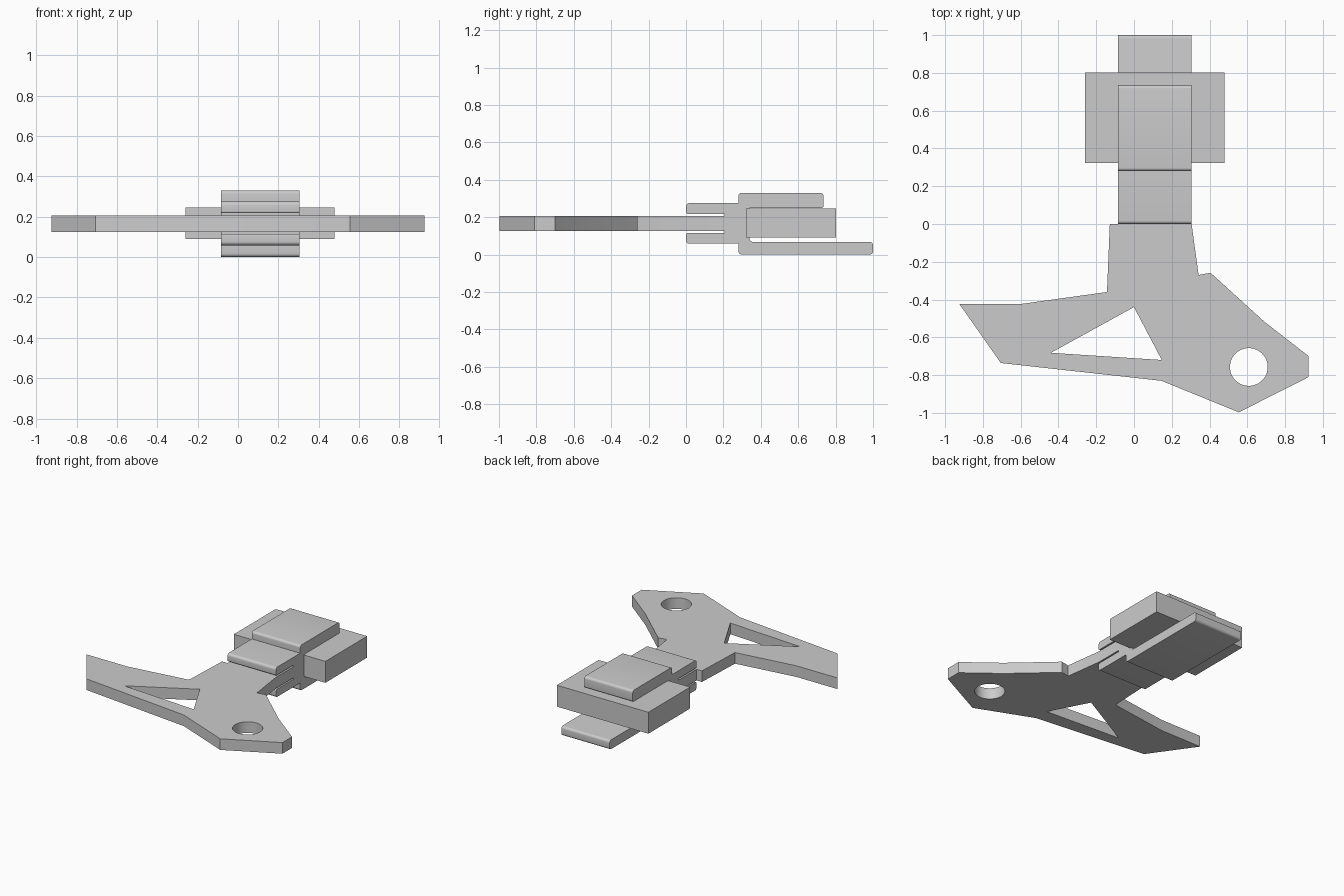
import bpy, bmesh
from math import pi, sin, cos, radians
from mathutils import Vector

if "Cube" in bpy.data.objects:
    bpy.data.objects.remove(bpy.data.objects["Cube"])


def fillet(points):
    """Turn (u, v, radius) corners into an outline with rounded corners."""
    out = []
    n = len(points)
    for i, (u, v, r) in enumerate(points):
        p = Vector((u, v))
        if r == 0:
            out.append(p)
            continue
        a = (Vector(points[i - 1][:2]) - p).normalized()
        b = (Vector(points[(i + 1) % n][:2]) - p).normalized()
        # all rounded corners are right angles
        c = p + (a + b) * r
        for k in range(7):
            t = k / 6 * pi / 2
            out.append(c - b * r * cos(t) - a * r * sin(t))
    return out


def extruded(name, loops, depth, location, rotation=(0, 0, 0)):
    """Fill closed loops (inner ones become holes) and extrude them."""
    curve = bpy.data.curves.new(name, 'CURVE')
    curve.dimensions = '2D'
    curve.fill_mode = 'BOTH'
    curve.extrude = depth / 2
    for loop in loops:
        s = curve.splines.new('POLY')
        s.points.add(len(loop) - 1)
        for pt, co in zip(s.points, loop):
            pt.co = (co[0], co[1], 0, 1)
        s.use_cyclic_u = True
    ob = bpy.data.objects.new(name, curve)
    bpy.context.collection.objects.link(ob)
    ob.location, ob.rotation_euler = location, rotation
    bpy.ops.object.select_all(action='DESELECT')
    bpy.context.view_layer.objects.active = ob
    ob.select_set(True)
    bpy.ops.object.convert(target='MESH')
    ob = bpy.context.view_layer.objects.active
    bm = bmesh.new()
    bm.from_mesh(ob.data)
    bmesh.ops.remove_doubles(bm, verts=bm.verts, dist=1e-5)
    bmesh.ops.recalc_face_normals(bm, faces=bm.faces)
    bm.to_mesh(ob.data)
    bm.free()
    bpy.ops.object.shade_smooth_by_angle(angle=radians(30))
    return ob


# Flat bracket plate with a triangular window, a round hole and a tongue
left, right = -0.085, 0.305
outline = [(left, 0.25), (left, 0), (-0.128, 0), (-0.143, -0.36), (-0.595, -0.423),
           (-0.925, -0.423), (-0.705, -0.736), (0.145, -0.83), (0.555, -0.997),
           (0.925, -0.81), (0.925, -0.70), (0.69, -0.517), (0.405, -0.258),
           (0.342, -0.27), (right, 0), (right, 0.25)]
window = [(0, -0.44), (0.147, -0.72), (-0.44, -0.682)]
hole = [(0.608 + 0.1 * cos(2 * pi * i / 48), -0.757 + 0.1 * sin(2 * pi * i / 48))
        for i in range(48)]
extruded("bracket_plate", [outline, window, hole], 0.081, (0, 0, 0.1655))

# Clip: two front jaws gripping the tongue, two rear arms around the block
R = 0.018
clip = fillet([
    (0.0, 0.058, R), (0.28, 0.058, 0), (0.28, 0.0, R), (1.0, 0.0, R),
    (1.0, 0.068, R), (0.34, 0.068, R), (0.34, 0.249, 0), (0.735, 0.249, 0.01),
    (0.735, 0.33, R), (0.28, 0.33, R), (0.28, 0.275, 0), (0.0, 0.275, R),
    (0.0, 0.217, 0.01), (0.205, 0.217, 0), (0.205, 0.115, 0), (0.0, 0.115, 0.01)])
extruded("clip", [clip], right - left, ((left + right) / 2, 0, 0), (pi / 2, 0, pi / 2))

# Block held between the arms
bpy.ops.mesh.primitive_cube_add(size=1, location=(0.11, 0.5625, 0.168))
block = bpy.context.object
block.name = "held_block"
block.scale = (0.738, 0.481, 0.156)
bpy.ops.object.transform_apply(location=False, rotation=False, scale=True)
